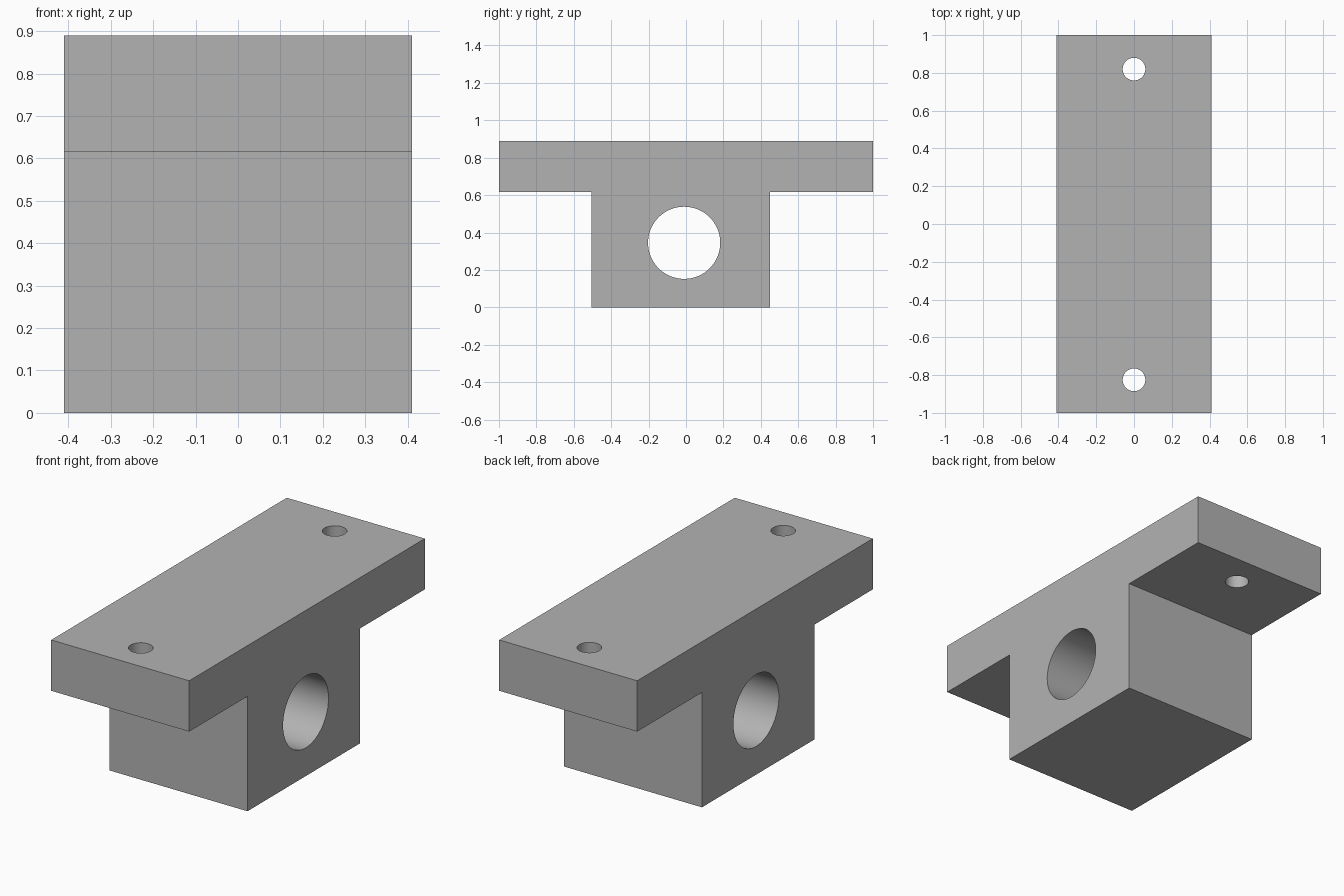
import bpy
import bmesh
from math import pi, radians
from mathutils import Vector

if "Cube" in bpy.data.objects:
    bpy.data.objects.remove(bpy.data.objects["Cube"], do_unlink=True)

HALF_WIDTH = 0.41
TOP = 0.89
SHELF = 0.617

# Single plain grey
grey = bpy.data.materials.new("plain_grey")
grey.use_nodes = True
colour = (0.45, 0.45, 0.45, 1)
grey.diffuse_color = colour
grey.node_tree.nodes["Principled BSDF"].inputs["Base Color"].default_value = colour

# T-shaped side profile (y, z), extruded along x
profile = [(-0.505, 0), (0.45, 0), (0.45, SHELF), (1, SHELF),
           (1, TOP), (-1, TOP), (-1, SHELF), (-0.505, SHELF)]
bm = bmesh.new()
side = bm.faces.new([bm.verts.new((-HALF_WIDTH, y, z)) for y, z in profile])
extruded = bmesh.ops.extrude_face_region(bm, geom=[side])["geom"]
bmesh.ops.translate(bm, vec=Vector((2 * HALF_WIDTH, 0, 0)),
                    verts=[g for g in extruded if isinstance(g, bmesh.types.BMVert)])
bmesh.ops.recalc_face_normals(bm, faces=bm.faces)
mesh = bpy.data.meshes.new("mounting_block")
bm.to_mesh(mesh)
bm.free()
mesh.materials.append(grey)
block = bpy.data.objects.new("mounting_block", mesh)
bpy.context.collection.objects.link(block)


def drill(name, radius, location, rotation=(0, 0, 0)):
    """Cut a round through-hole in the block."""
    bpy.ops.mesh.primitive_cylinder_add(vertices=64, radius=radius, depth=1.2,
                                        location=location, rotation=rotation)
    cutter = bpy.context.object
    cutter.name = name
    cutter.hide_render = True
    cutter.data.materials.append(grey)
    cut = block.modifiers.new(name, 'BOOLEAN')
    cut.operation = 'DIFFERENCE'
    cut.solver = 'EXACT'
    cut.object = cutter
    bpy.ops.object.select_all(action='DESELECT')
    block.select_set(True)
    bpy.context.view_layer.objects.active = block
    bpy.ops.object.modifier_apply(modifier=name)
    bpy.data.objects.remove(cutter, do_unlink=True)


# Main bore through the body, bolt holes through the flanges
drill("main_bore", 0.193, (0, -0.01, 0.345), (0, pi / 2, 0))
drill("back_bolt_hole", 0.06, (0, 0.82, TOP))
drill("front_bolt_hole", 0.06, (0, -0.825, TOP))

bpy.ops.object.shade_smooth_by_angle(angle=radians(30))
